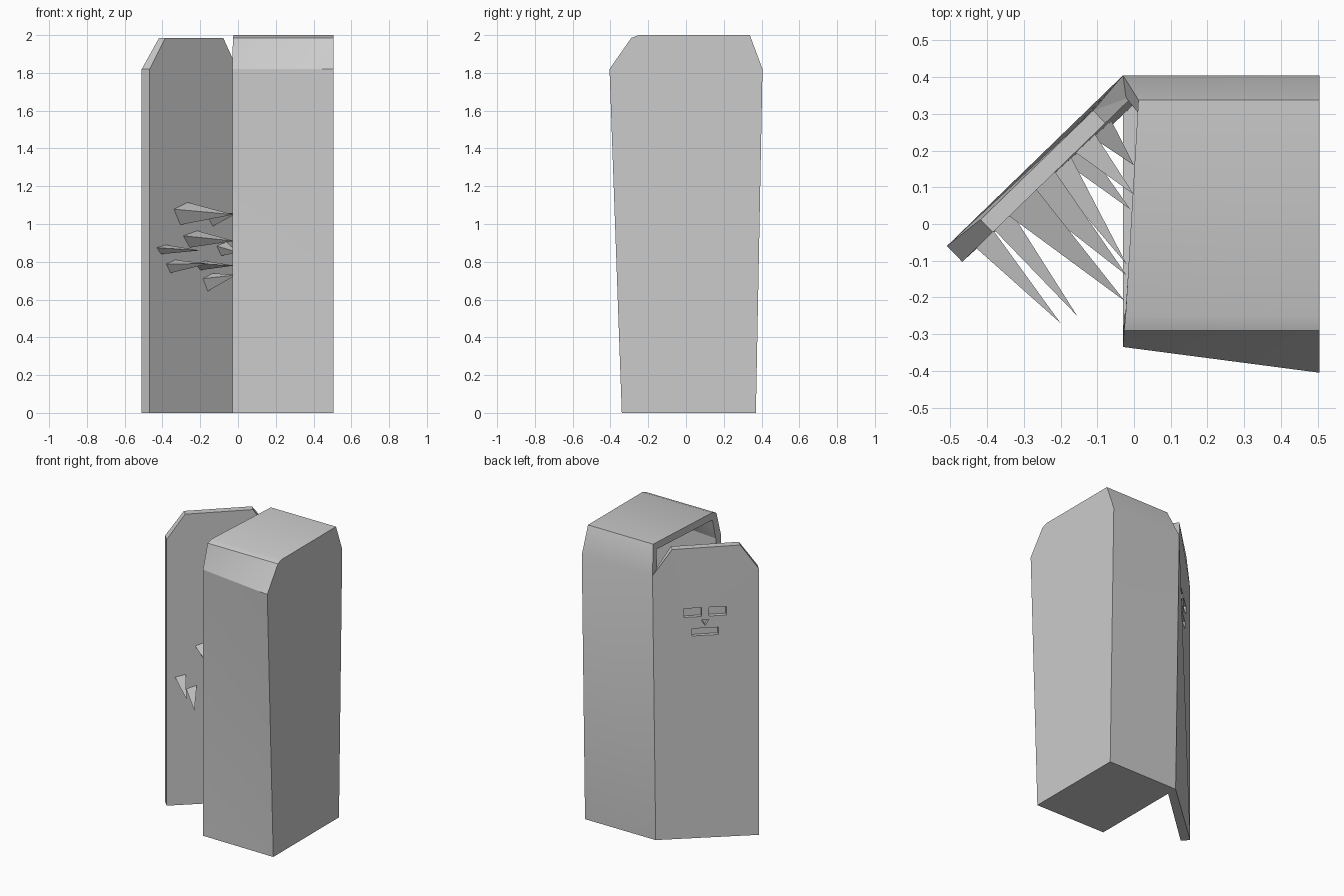
import bpy, bmesh
from mathutils import Vector as V

if "Cube" in bpy.data.objects:
    bpy.data.objects.remove(bpy.data.objects["Cube"])

HINGE = V((-0.03, 0.405, 0))
D = V((-0.718, -0.696, 0))      # along the door, away from the hinge
N = V((0.696, -0.718, 0))       # towards the inside of the door
THICK = 0.06


def door_pt(u, z, depth=0.0):
    return HINGE + D * u + N * depth + V((0, 0, z))


def loft(name, a, b, cap_a=True):
    """Join two matching outlines with side faces and end caps."""
    bm = bmesh.new()
    va = [bm.verts.new(p) for p in a]
    vb = [bm.verts.new(p) for p in b]
    n = len(a)
    for i in range(n):
        j = (i + 1) % n
        bm.faces.new((va[i], va[j], vb[j], vb[i]))
    bm.faces.new(vb)
    if cap_a:
        bm.faces.new(va[::-1])
    bmesh.ops.triangulate(bm, faces=[f for f in bm.faces if len(f.verts) == 4])
    bmesh.ops.recalc_face_normals(bm, faces=bm.faces)
    me = bpy.data.meshes.new(name)
    bm.to_mesh(me)
    bm.free()
    ob = bpy.data.objects.new(name, me)
    bpy.context.collection.objects.link(ob)
    return ob


def activate(ob):
    bpy.ops.object.select_all(action='DESELECT')
    ob.select_set(True)
    bpy.context.view_layer.objects.active = ob


# Hollow cabinet, open towards the door
front = [V(p) for p in [(-0.03, -0.335, 0), (-0.03, -0.335, 1.82), (-0.027, -0.29, 1.985),
                        (-0.023, -0.25, 2), (0.012, 0.338, 2), (-0.03, 0.405, 1.82),
                        (-0.03, 0.37, 0)]]
back = [V((0.505, y, z)) for y, z in [(-0.34, 0), (-0.405, 1.82), (-0.29, 1.985), (-0.25, 2),
                                      (0.338, 2), (0.405, 1.82), (0.37, 0)]]
cabinet = loft("cabinet", front, back, cap_a=False)
# the open shell must face outwards before it is thickened
big = max(cabinet.data.polygons, key=lambda p: p.center.x)
if big.normal.x < 0:
    cabinet.data.flip_normals()
mod = cabinet.modifiers.new("wall", 'SOLIDIFY')
mod.thickness = 0.05
mod.offset = -1
mod.use_even_offset = True
activate(cabinet)
bpy.ops.object.modifier_apply(modifier="wall")
bpy.ops.object.shade_smooth_by_angle()

# Door slab, swung open
outer = [V((-0.03, 0.37, 0)), door_pt(0, 1.82), door_pt(0.125, 1.985, 0.012),
         door_pt(0.552, 1.985, 0.012), door_pt(0.668, 1.82), door_pt(0.668, 0)]
inner = [V((-0.005, 0.32, 0)), door_pt(0.02, 1.82, THICK), door_pt(0.125, 1.985, THICK),
         door_pt(0.552, 1.985, THICK), door_pt(0.668, 1.82, THICK), door_pt(0.668, 0, THICK)]
door = loft("door", outer, inner)

# Face recesses: two eyes, nose and mouth
rect = lambda u0, u1, z0, z1: [(u0, z0), (u1, z0), (u1, z1), (u0, z1)]
shapes = [rect(0.20, 0.31, 1.515, 1.575), rect(0.355, 0.465, 1.515, 1.575),
          [(0.31, 1.49), (0.355, 1.49), (0.333, 1.45)], rect(0.25, 0.415, 1.385, 1.435)]
for s in shapes:
    cut = loft("recess_cutter", [door_pt(u, z, -0.05) for u, z in s],
               [door_pt(u, z, 0.035) for u, z in s])
    cut.hide_render = True
    m = door.modifiers.new("recess", 'BOOLEAN')
    m.operation = 'DIFFERENCE'
    m.solver = 'EXACT'
    m.object = cut
    activate(door)
    bpy.ops.object.modifier_apply(modifier="recess")
    bpy.data.objects.remove(cut)

# Irregular three-sided spikes: base (u, z), half sizes, tip position
spikes = [((0.57, 0.865), (0.045, 0.025), (-0.20, -0.27, 0.86)),
          ((0.50, 0.775), (0.045, 0.035), (-0.155, -0.25, 0.79)),
          ((0.42, 1.055), (0.07, 0.06), (-0.025, -0.21, 1.05)),
          ((0.35, 0.92), (0.07, 0.045), (-0.02, -0.14, 0.91)),
          ((0.23, 0.69), (0.05, 0.05), (-0.01, 0.04, 0.73)),
          ((0.28, 0.78), (0.05, 0.025), (-0.02, -0.11, 0.78)),
          ((0.19, 1.02), (0.05, 0.035), (0.0, 0.08, 1.06)),
          ((0.13, 0.87), (0.05, 0.04), (0.0, 0.16, 0.85))]
bm = bmesh.new()
for (u, z), (a, b), tip in spikes:
    base = [bm.verts.new(door_pt(u + du * a, z + dz * b, THICK - 0.005))
            for du, dz in ((-0.5, 1), (1, 0.4), (0.3, -1))]
    t = bm.verts.new(tip)
    bm.faces.new(base)
    for i in range(3):
        bm.faces.new((base[i], base[(i + 1) % 3], t))
bmesh.ops.recalc_face_normals(bm, faces=bm.faces)
me = bpy.data.meshes.new("door_spikes")
bm.to_mesh(me)
bm.free()
bpy.context.collection.objects.link(bpy.data.objects.new("door_spikes", me))
